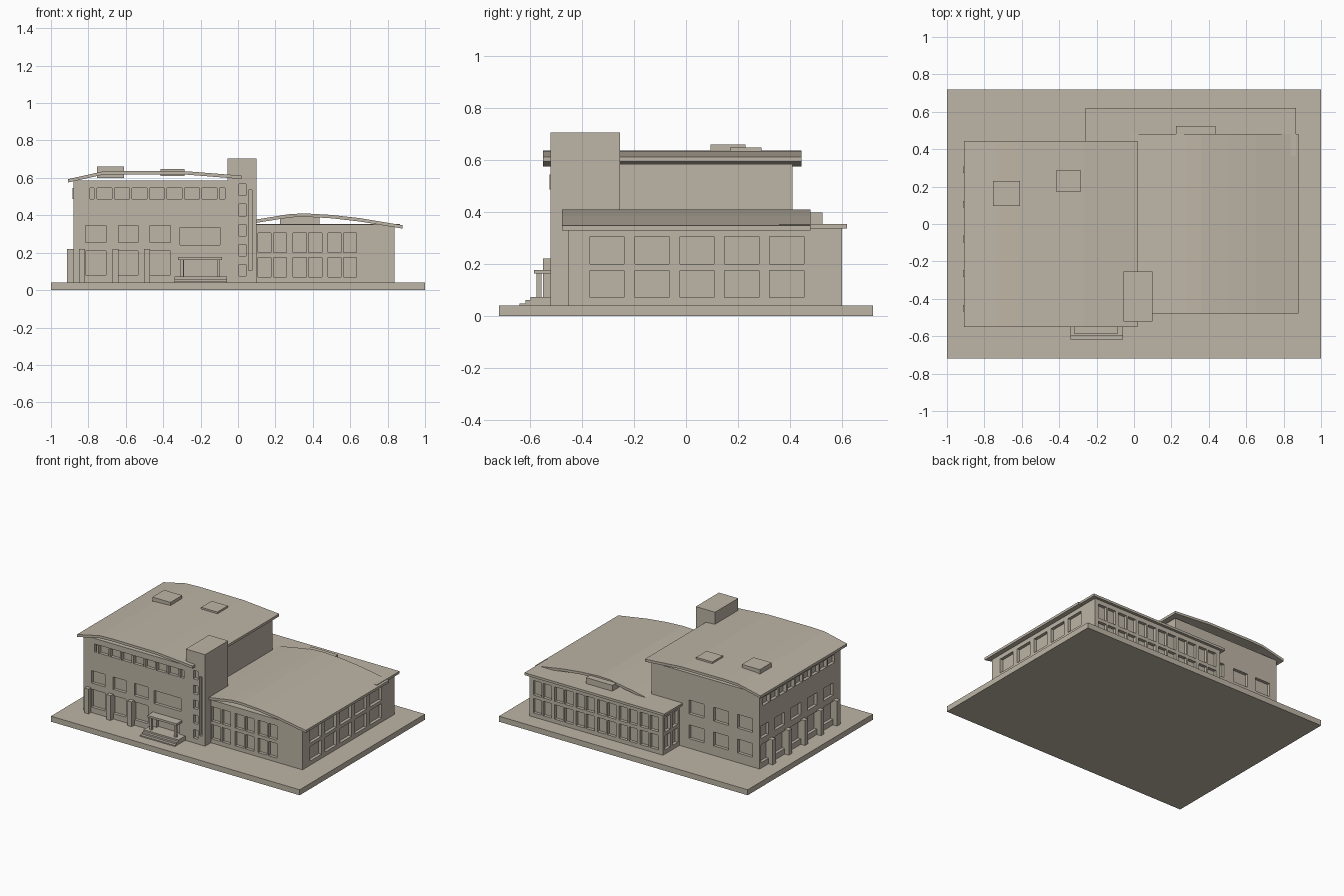
import bpy, bmesh

if "Cube" in bpy.data.objects:
    bpy.data.objects.remove(bpy.data.objects["Cube"])

stone = bpy.data.materials.new("warm_stone")
stone.diffuse_color = (0.51, 0.46, 0.38, 1)
stone.use_nodes = True
stone.node_tree.nodes["Principled BSDF"].inputs["Base Color"].default_value = stone.diffuse_color


def add_object(name, bm):
    bmesh.ops.recalc_face_normals(bm, faces=bm.faces)
    mesh = bpy.data.meshes.new(name)
    bm.to_mesh(mesh)
    bm.free()
    mesh.materials.append(stone)
    ob = bpy.data.objects.new(name, mesh)
    bpy.context.collection.objects.link(ob)
    return ob


def boxes(name, items):
    """One object from boxes given as (x0, x1, y0, y1, z0, z1)."""
    bm = bmesh.new()
    for x0, x1, y0, y1, z0, z1 in items:
        vs = bmesh.ops.create_cube(bm, size=1)["verts"]
        for v in vs:
            v.co.x = x1 if v.co.x > 0 else x0
            v.co.y = y1 if v.co.y > 0 else y0
            v.co.z = z1 if v.co.z > 0 else z0
    return add_object(name, bm)


def arched_roof(name, top, y0, y1, thick):
    """Thin slab following a top profile in x-z, run along y."""
    bm = bmesh.new()
    outline = top + [(x, z - thick) for x, z in reversed(top)]
    face = bm.faces.new([bm.verts.new((x, y0, z)) for x, z in outline])
    ext = bmesh.ops.extrude_face_region(bm, geom=[face])["geom"]
    bmesh.ops.translate(bm, vec=(0, y1 - y0, 0),
                        verts=[g for g in ext if isinstance(g, bmesh.types.BMVert)])
    return add_object(name, bm)


D = 0.022  # window recess depth


def openings(axis, wall, inward, spans, rows):
    """Cutter boxes for a grid of windows on one wall."""
    a, b = sorted((wall - inward * 0.02, wall + inward * D))
    out = []
    for s0, s1 in spans:
        for z0, z1 in rows:
            out.append((s0, s1, a, b, z0, z1) if axis == "y" else (a, b, s0, s1, z0, z1))
    return out


def cut(obs, items):
    cutter = boxes("window_cutter", items)
    cutter.hide_render = True
    for ob in obs:
        mod = ob.modifiers.new("windows", "BOOLEAN")
        mod.operation, mod.solver, mod.object = "DIFFERENCE", "EXACT", cutter
        bpy.context.view_layer.objects.active = ob
        bpy.ops.object.modifier_apply(modifier=mod.name)
    bpy.data.objects.remove(cutter)


# Ground slab
boxes("base_slab", [(-1, 1, -0.72, 0.72, 0, 0.04)])

# Tall block with recessed windows
FRONT, LEFT, BACK = -0.52, -0.88, 0.41
tall = boxes("tall_block", [(LEFT, -0.01, FRONT, BACK, 0.035, 0.585)])
front_bays = [(-0.815, -0.705), (-0.64, -0.535), (-0.47, -0.36)]
strip = [(-0.79, -0.77)] + [(-0.754 + 0.0935 * i, -0.674 + 0.0935 * i) for i in range(7)] + [(-0.1, -0.07)]
butt_y = [-0.45 + 0.185 * i for i in range(5)]
left_bays = [(y + 0.018, y + 0.128) for y in butt_y[:4]] + [(0.308, 0.395)]
left_strip = [(-0.45 + 0.0935 * i, -0.37 + 0.0935 * i) for i in range(9)]
back_bays = [(-0.82, -0.70), (-0.63, -0.51), (-0.43, -0.31)]
low, mid, high = (0.08, 0.21), (0.255, 0.345), (0.487, 0.545)
holes = openings("y", FRONT, 1, front_bays, [low, mid])
holes += openings("y", FRONT, 1, [(-0.31, -0.095)], [(0.24, 0.335)])
holes += openings("y", FRONT, 1, [(-0.29, -0.11)], [(0.07, 0.16)])
holes += openings("y", FRONT, 1, strip, [high])
holes += openings("x", LEFT, 1, left_bays, [low, mid])
holes += openings("x", LEFT, 1, left_strip, [high])
holes += openings("y", BACK, -1, back_bays, [(0.11, 0.21), (0.29, 0.39)])
cut([tall], holes)

# Thin piers between the top windows
boxes("strip_piers",
      [(a[1], b[0], FRONT - 0.006, FRONT + 0.002, *high) for a, b in zip(strip, strip[1:])]
      + [(LEFT - 0.004, LEFT + 0.002, a[1], b[0], *high) for a, b in zip(left_strip, left_strip[1:])])

# Buttresses on the front and left walls
boxes("buttresses",
      [(x, x + 0.033, FRONT - 0.03, FRONT + 0.005, 0.035, 0.22) for x in (-0.85, -0.672, -0.503)]
      + [(LEFT - 0.033, LEFT + 0.005, y - 0.018, y + 0.018, 0.035, 0.22) for y in butt_y])

# Stair tower with small windows and a tall slot
tower = boxes("stair_tower", [(-0.055, 0.10, FRONT - 0.001, -0.255, 0.035, 0.705)])
tower_rows = [(0.075 + 0.1075 * i, 0.137 + 0.1075 * i) for i in range(5)]
cut([tower], openings("y", FRONT, 1, [(0.005, 0.043)], tower_rows)
    + openings("y", FRONT, 1, [(0.057, 0.075)], [(0.105, 0.535)]))

# Tall roof and rooflights
arched_roof("tall_roof", [(-0.91, 0.593), (-0.73, 0.633), (-0.62, 0.637),
                          (-0.27, 0.635), (0.02, 0.612)], -0.55, 0.445, 0.018)
boxes("rooflights", [(-0.755, -0.61, 0.095, 0.23, 0.60, 0.66),
                     (-0.415, -0.285, 0.17, 0.29, 0.61, 0.648)])

# Entrance: canopy, posts, landing and steps
boxes("entrance_canopy", [(-0.32, -0.085, -0.585, FRONT + 0.01, 0.162, 0.177)])
boxes("entrance_posts", [(x, x + 0.018, -0.575, -0.557, 0.06, 0.163) for x in (-0.31, -0.113)])
boxes("entrance_steps", [(-0.34, -0.06, y, FRONT + 0.005, 0.035, z)
                         for y, z in ((-0.64, 0.048), (-0.618, 0.06), (-0.598, 0.072))])

# Low wing and rear annex
RIGHT, WFRONT, REAR = 0.837, -0.455, 0.60
wing = boxes("low_wing", [(-0.02, RIGHT, WFRONT, 0.36, 0.035, 0.352)])
annex = boxes("rear_annex", [(-0.235, RIGHT, 0.36, REAR, 0.035, 0.34)])
rows = [(0.07, 0.175), (0.2, 0.305)]
wing_front = [(x + o, x + o + 0.07) for x in (0.107, 0.295, 0.48) for o in (0, 0.083)]
wing_side = [(-0.37 + 0.173 * i, -0.238 + 0.173 * i) for i in range(5)]
annex_rear = [(-0.2 + 0.172 * i + o, -0.132 + 0.172 * i + o) for i in range(6) for o in (0, 0.08)]
cut([wing, annex],
    openings("y", WFRONT, 1, wing_front, rows)
    + openings("x", RIGHT, -1, wing_side, rows)
    + openings("y", REAR, -1, annex_rear, rows)
    + openings("x", -0.235, 1, [(0.43, 0.49), (0.515, 0.575)], rows))

# Wing roof, annex roof and the small rear dormer
arched_roof("wing_roof", [(-0.02, 0.353), (0.10, 0.378), (0.28, 0.407), (0.36, 0.41),
                          (0.5, 0.402), (0.65, 0.385), (0.88, 0.347)], -0.478, 0.48, 0.018)
boxes("annex_roof", [(-0.26, 0.865, 0.36, 0.62, 0.337, 0.354)])
boxes("rear_dormer", [(0.225, 0.437, 0.38, 0.525, 0.35, 0.397)])
